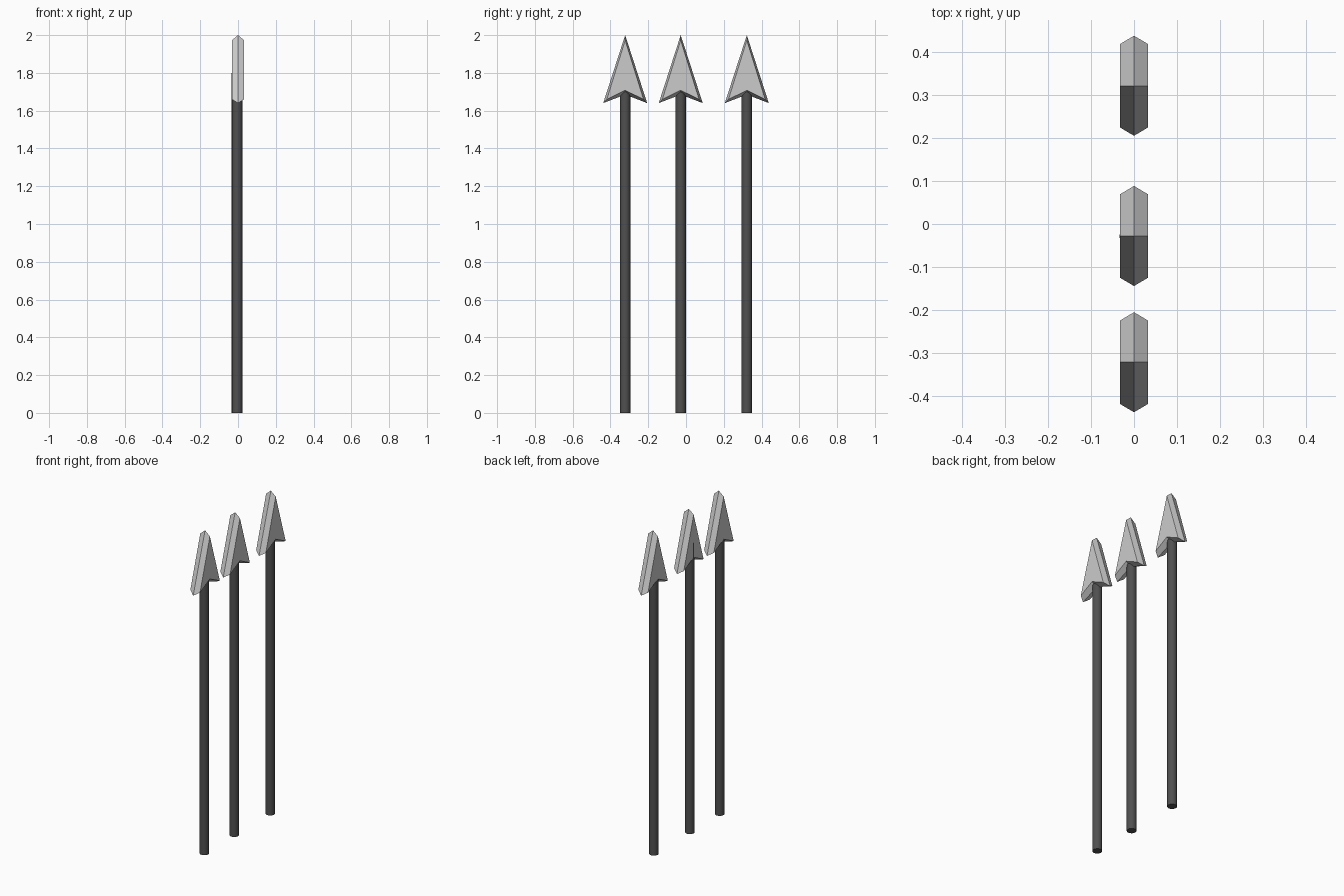
import bpy, bmesh
from math import radians

if "Cube" in bpy.data.objects:
    bpy.data.objects.remove(bpy.data.objects["Cube"])

# dark shaft colour
dark = bpy.data.materials.new("dark_shaft")
dark.diffuse_color = (0.08, 0.08, 0.08, 1)
dark.use_nodes = True
dark.node_tree.nodes["Principled BSDF"].inputs["Base Color"].default_value = dark.diffuse_color

# half-profiles of the arrowhead as (y, z): wide middle rim and inset flat face
RIM = [(0, 2.0), (0.1165, 1.64), (0, 1.685), (-0.1165, 1.64)]
FACE = [(0, 1.972), (0.097, 1.66), (0, 1.708), (-0.097, 1.66)]
HALF_DEPTH = 0.033


def make_head(name, y0):
    bm = bmesh.new()
    rings = []
    for x, prof in ((-HALF_DEPTH, FACE), (0, RIM), (HALF_DEPTH, FACE)):
        rings.append([bm.verts.new((x, y, z)) for y, z in prof])
    # bevelled edges between the rings
    for a, b in zip(rings, rings[1:]):
        for i in range(4):
            j = (i + 1) % 4
            bm.faces.new((a[i], a[j], b[j], b[i]))
    # flat faces, split along the centre line
    for r in (rings[0], rings[2]):
        bm.faces.new((r[0], r[1], r[2]))
        bm.faces.new((r[0], r[2], r[3]))
    bmesh.ops.recalc_face_normals(bm, faces=bm.faces)
    me = bpy.data.meshes.new(name)
    bm.to_mesh(me)
    bm.free()
    ob = bpy.data.objects.new(name, me)
    ob.location.y = y0
    bpy.context.collection.objects.link(ob)


def make_shaft(name, x0, y0):
    top = 1.8
    bpy.ops.mesh.primitive_cylinder_add(vertices=16, radius=0.0275, depth=top,
                                        location=(x0, y0, top / 2))
    ob = bpy.context.object
    ob.name = name
    ob.data.materials.append(dark)
    bpy.ops.object.shade_smooth_by_angle(angle=radians(30))


# three arrows in a row, the shafts slightly off the head centre
for label, x, y in (("front", -0.005, -0.322),
                    ("middle", -0.0065, -0.028),
                    ("back", -0.005, 0.322)):
    make_shaft(label + "_shaft", x, y)
    make_head(label + "_arrowhead", y)
